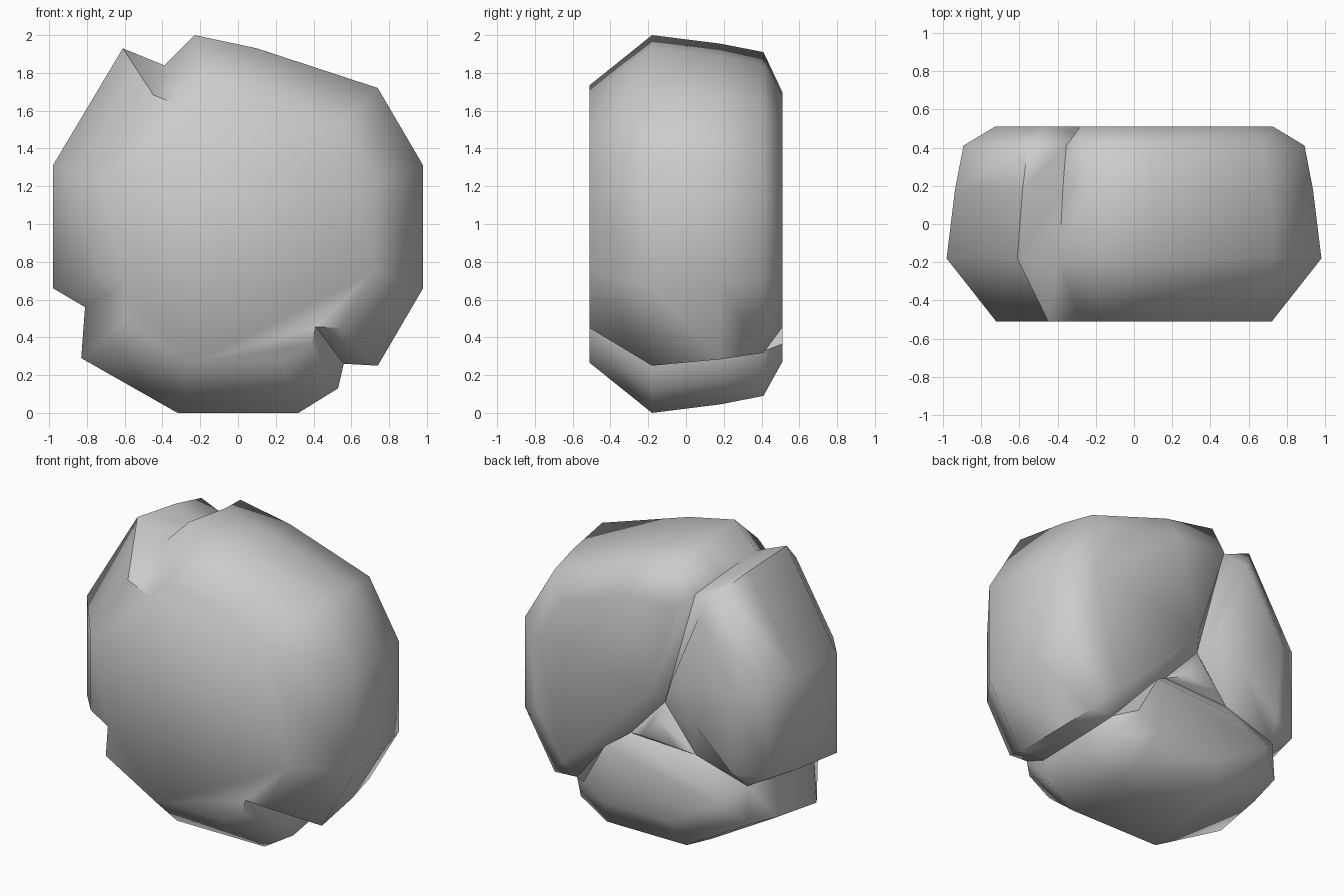
import bpy, bmesh, math

if "Cube" in bpy.data.objects:
    bpy.data.objects.remove(bpy.data.objects["Cube"])

# Notched outline of the boulder (x, height from middle), clockwise from the top notch
PROFILE = [(-.39, .84), (-.23, 1.0), (.10, .93), (.74, .72), (.98, .31), (.98, -.34),
           (.74, -.75), (.56, -.74), (.53, -.87), (.32, -1.0), (-.32, -1.0),
           (-.83, -.71), (-.81, -.44), (-.98, -.34), (-.98, .31), (-.61, .93)]
N = len(PROFILE)
TOP, RIGHT, LEFT = 0, 7, 12          # indices of the three notches

bm = bmesh.new()


def vert(x, y, h):
    return bm.verts.new((x, y, h + 1))


def ring(y, s, moved={}):
    return [vert(moved.get(i, (x * s, 0))[0], y, moved[i][1] if i in moved else h * s)
            for i, (x, h) in enumerate(PROFILE)]


def strip(a, b, closed=False):
    for i in range(len(a) - (0 if closed else 1)):
        j = (i + 1) % len(a)
        bm.faces.new((a[i], a[j], b[j], b[i]))


# Body: scaled copies of the outline, front to back
rings = [ring(-.51, .735), ring(-.18, 1), ring(.18, .955), ring(.41, .91, {1: (-.27, .91)})]
for a, b in zip(rings, rings[1:]):
    strip(a, b, True)
bm.faces.new(rings[0])
rim = rings[3]

# Junction of the three grooves, with a small raised centre
g_top, g_right, g_left = (vert(x, .42, h) for x, h in [(-.14, 0), (.11, -.27), (-.37, -.29)])
core = [vert(x, .475, h) for x, h in [(-.135, -.10), (-.01, -.235), (-.26, -.25)]]
strip([g_top, g_right, g_left], core, True)
bm.faces.new(core)


# Raised lobe between two grooves: bevelled rim, groove walls, flat top
def lobe(start, end, ga, gb, inner, moved={}):
    ids = range(start + 1, end)
    outer = [rim[i] for i in ids]
    crown = []
    for i in ids:
        x, h = moved.get(i, (PROFILE[i][0] * .74, PROFILE[i][1] * .73))
        crown.append(vert(x, .51, h))
    a, b = (vert(x, .51, h) for x, h in inner)
    ns, ne = rim[start], rim[end % N]
    strip(outer, crown)
    bm.faces.new((ns, outer[0], crown[0]))
    bm.faces.new((ne, crown[-1], outer[-1]))
    strip([ns, ga, gb, ne], [crown[0], a, b, crown[-1]])
    bm.faces.new(crown + [b, a])


lobe(TOP, RIGHT, g_top, g_right, [(-.08, .08), (.10, -.11)], {1: (-.28, .70)})
lobe(RIGHT, LEFT, g_right, g_left, [(.24, -.36), (-.30, -.40)])
lobe(LEFT, N, g_left, g_top, [(-.42, -.04), (-.25, .20)], {13: (-.69, -.29)})

bmesh.ops.recalc_face_normals(bm, faces=bm.faces[:])
mesh = bpy.data.meshes.new("cracked_boulder")
bm.to_mesh(mesh)
bm.free()
rock = bpy.data.objects.new("cracked_boulder", mesh)
bpy.context.collection.objects.link(rock)
bpy.context.view_layer.objects.active = rock
rock.select_set(True)
bpy.ops.object.shade_smooth_by_angle(angle=math.radians(60))
